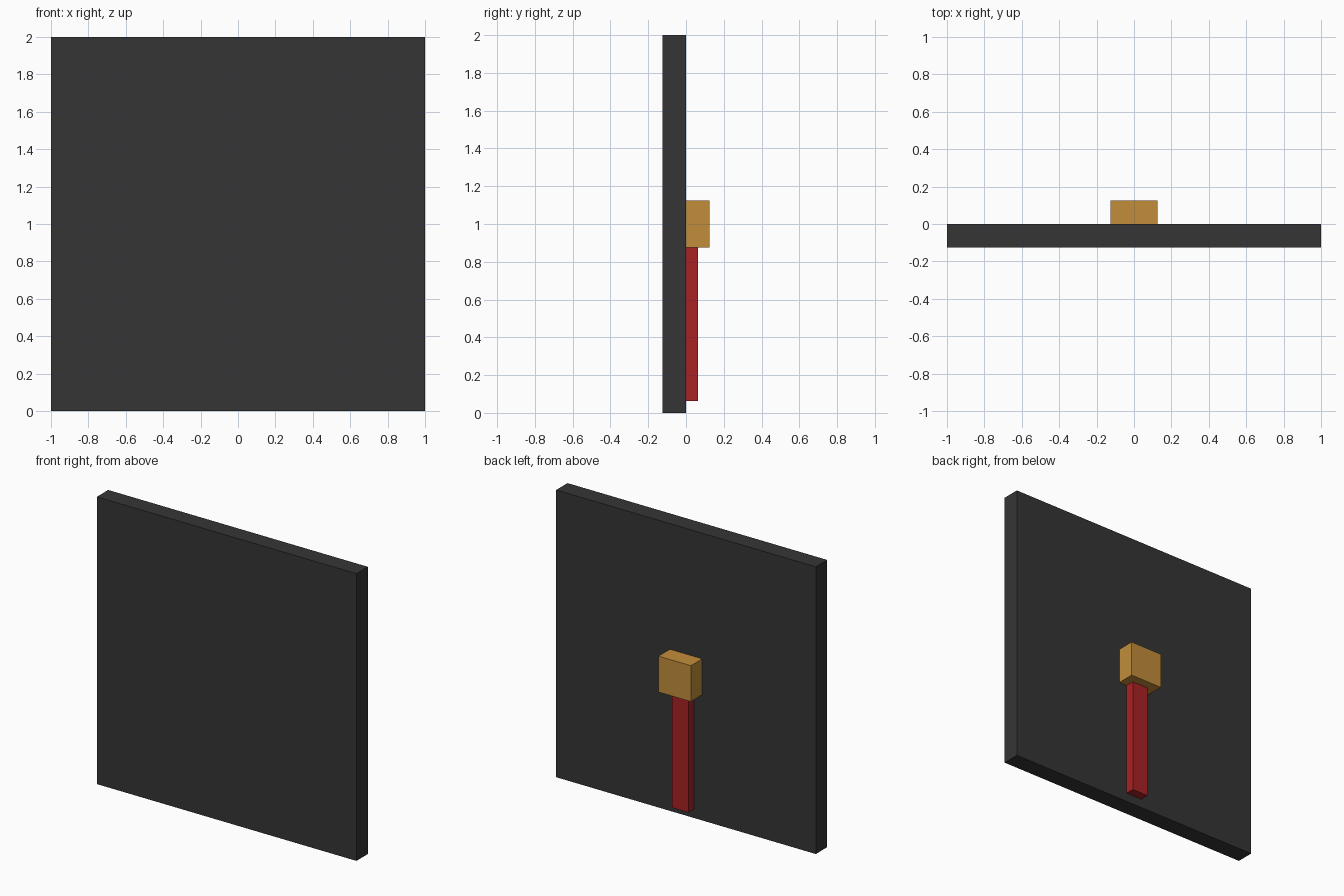
import bpy

if "Cube" in bpy.data.objects:
    bpy.data.objects.remove(bpy.data.objects["Cube"])


def material(name, srgb):
    """Flat material from 0-255 sRGB, stored as linear."""
    def lin(c):
        c /= 255
        return c / 12.92 if c <= 0.04045 else ((c + 0.055) / 1.055) ** 2.4
    m = bpy.data.materials.new(name)
    m.diffuse_color = (*[lin(c) for c in srgb], 1)
    m.use_nodes = True
    m.node_tree.nodes["Principled BSDF"].inputs["Base Color"].default_value = m.diffuse_color
    return m


def box(name, lo, hi, mat):
    """Axis-aligned box between two corners."""
    center = [(a + b) / 2 for a, b in zip(lo, hi)]
    size = [b - a for a, b in zip(lo, hi)]
    bpy.ops.mesh.primitive_cube_add(size=1)
    ob = bpy.context.object
    ob.name = name
    for v in ob.data.vertices:
        v.co = [c + p * s for c, p, s in zip(center, v.co, size)]
    ob.data.materials.append(mat)
    return ob


charcoal = material("charcoal", (53, 53, 53))
gold = material("gold", (194, 141, 59))
red = material("red", (169, 34, 35))

# Square board
box("panel", (-1, -0.125, 0), (1, 0, 2), charcoal)
# Block at the middle of the back
box("hub_block", (-0.125, 0, 0.875), (0.125, 0.125, 1.125), gold)
# Bar hanging below the block
box("hanging_bar", (-0.0625, 0, 0.0625), (0.0625, 0.0625, 0.875), red)
